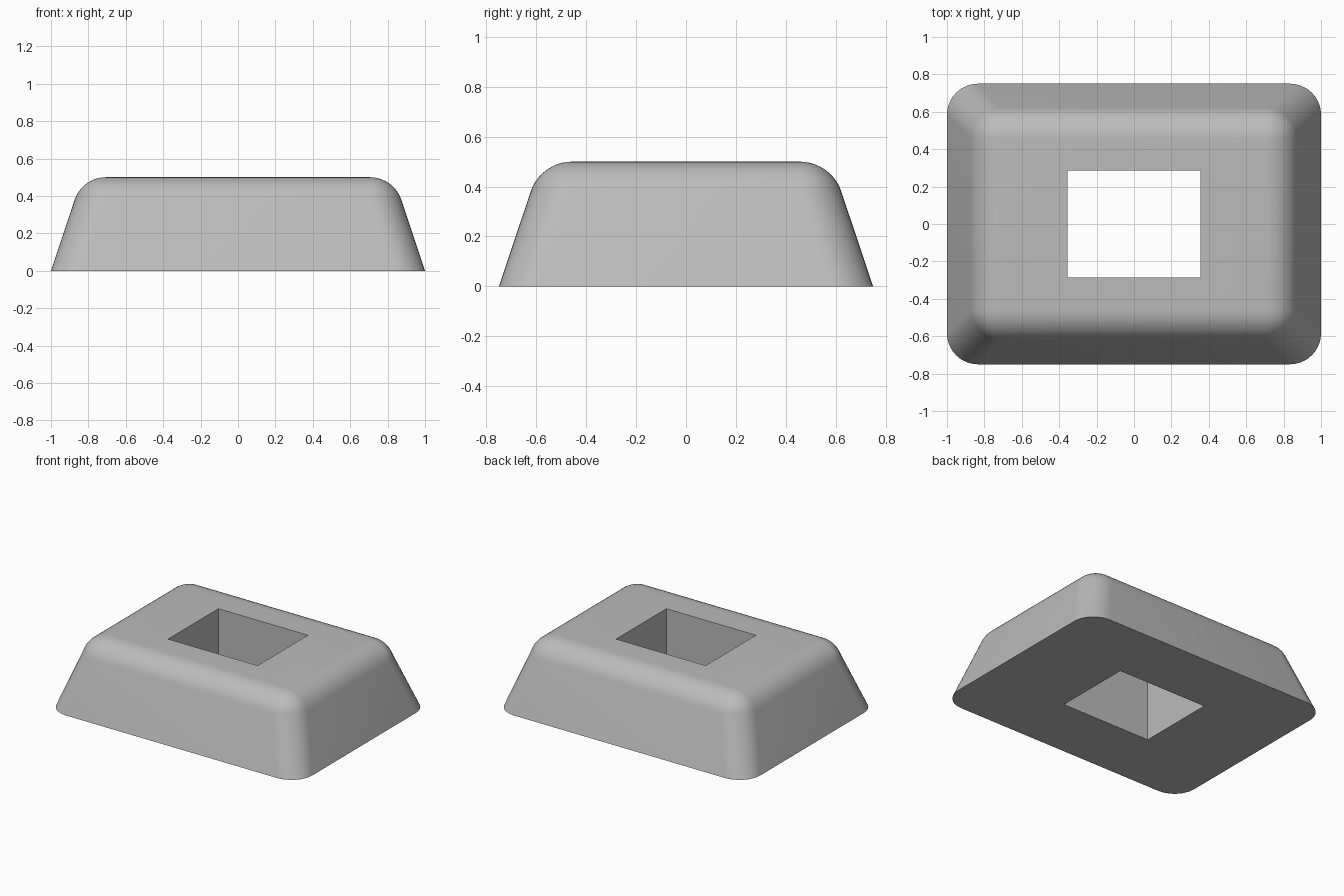
import bpy, bmesh
from math import sin, cos, tan, pi, radians

cube = bpy.data.objects.get("Cube")
if cube:
    bpy.data.objects.remove(cube, do_unlink=True)

HX, HY, HEIGHT = 1.0, 0.75, 0.5      # half size of base, height
SLOPE = radians(18.5)                # wall lean from vertical
R = 0.175                            # edge rounding
HOLE_X, HOLE_Y = 0.355, 0.285
CORNER_STEPS, FILLET_STEPS = 10, 10


def ring(bm, hx, hy, r, z):
    """Rounded rectangle; a zero radius gives a sharp one."""
    verts = []
    for k, (sx, sy) in enumerate(((1, 1), (-1, 1), (-1, -1), (1, -1))):
        for i in range(CORNER_STEPS + 1):
            a = (k + i / CORNER_STEPS) * pi / 2
            verts.append(bm.verts.new((sx * (hx - r) + r * cos(a),
                                       sy * (hy - r) + r * sin(a), z)))
    return verts


bm = bmesh.new()

# Sloping wall, then rounded shoulder up to the flat top
rings = [ring(bm, HX, HY, R * cos(SLOPE), 0)]
z_mid = HEIGHT - R
inset = tan(SLOPE) * (z_mid + R * sin(SLOPE)) + R * cos(SLOPE)
for i in range(FILLET_STEPS + 1):
    a = SLOPE + (pi / 2 - SLOPE) * i / FILLET_STEPS
    r = R * cos(a)
    rings.append(ring(bm, HX - inset + r, HY - inset + r, r, z_mid + R * sin(a)))

# Rectangular through opening closes the section
rings.append(ring(bm, HOLE_X, HOLE_Y, 0, HEIGHT))
rings.append(ring(bm, HOLE_X, HOLE_Y, 0, 0))

for lower, upper in zip(rings, rings[1:] + rings[:1]):
    n = len(lower)
    for i in range(n):
        j = (i + 1) % n
        bm.faces.new((lower[i], lower[j], upper[j], upper[i]))

bmesh.ops.remove_doubles(bm, verts=bm.verts[:], dist=0.0005)
bmesh.ops.recalc_face_normals(bm, faces=bm.faces[:])

mesh = bpy.data.meshes.new("block")
bm.to_mesh(mesh)
bm.free()
block = bpy.data.objects.new("tapered_block", mesh)
bpy.context.collection.objects.link(block)

# Plain grey
mat = bpy.data.materials.new("light_grey")
mat.use_nodes = True
grey = (0.5, 0.5, 0.5, 1)
mat.diffuse_color = grey
mat.node_tree.nodes["Principled BSDF"].inputs["Base Color"].default_value = grey
mesh.materials.append(mat)

bpy.ops.object.select_all(action='DESELECT')
block.select_set(True)
bpy.context.view_layer.objects.active = block
bpy.ops.object.shade_smooth_by_angle(angle=radians(30))
